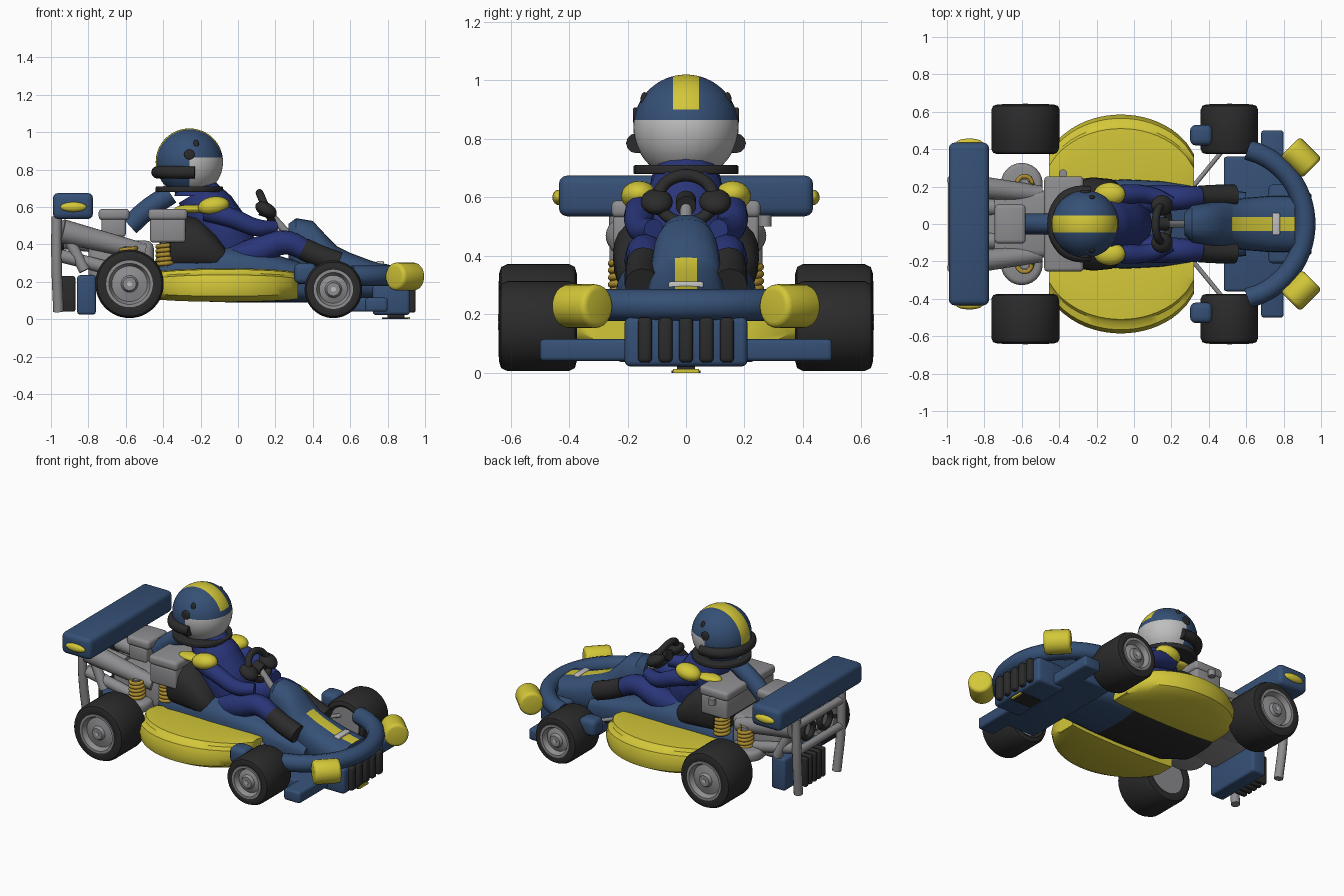
import bpy, bmesh, math
from mathutils import Vector, Matrix

if "Cube" in bpy.data.objects:
    bpy.data.objects.remove(bpy.data.objects["Cube"])


def material(name, r, g, b):
    m = bpy.data.materials.new(name)
    m.use_nodes = True
    m.diffuse_color = (r, g, b, 1)
    m.node_tree.nodes["Principled BSDF"].inputs["Base Color"].default_value = (r, g, b, 1)
    return m


blue = material("body blue", .036, .08, .18)
yellow = material("yellow", .65, .57, .04)
black = material("rubber black", .024, .024, .024)
grey = material("metal grey", .27, .27, .28)
suit = material("suit blue", .022, .036, .19)
visor = material("visor light grey", .52, .52, .52)
gold = material("spring gold", .42, .27, .03)


# Helpers
def finish(bm, name, *mats):
    bmesh.ops.recalc_face_normals(bm, faces=bm.faces)
    mesh = bpy.data.meshes.new(name)
    bm.to_mesh(mesh)
    bm.free()
    obj = bpy.data.objects.new(name, mesh)
    bpy.context.collection.objects.link(obj)
    for m in mats:
        mesh.materials.append(m)
    bpy.ops.object.select_all(action='DESELECT')
    obj.select_set(True)
    bpy.context.view_layer.objects.active = obj
    bpy.ops.object.shade_smooth_by_angle(angle=math.radians(38))


def box(name, x, y, z, mat, bevel=.015):
    """Rounded box from (min, max) ranges."""
    bm = bmesh.new()
    size = Vector([r[1] - r[0] for r in (x, y, z)])
    mid = Vector([sum(r) / 2 for r in (x, y, z)])
    bmesh.ops.create_cube(bm, size=1)
    bmesh.ops.scale(bm, vec=size, verts=bm.verts)
    if bevel:
        bmesh.ops.bevel(bm, geom=bm.edges[:], offset=bevel, segments=3, profile=.5, affect='EDGES')
    bmesh.ops.translate(bm, vec=mid, verts=bm.verts)
    finish(bm, name, mat)


def ball(name, mid, radii, mat, turn=0):
    bm = bmesh.new()
    bmesh.ops.create_uvsphere(bm, u_segments=24, v_segments=14, radius=1)
    bmesh.ops.scale(bm, vec=radii, verts=bm.verts)
    bmesh.ops.transform(bm, matrix=Matrix.Translation(mid) @ Matrix.Rotation(turn, 4, 'Y'), verts=bm.verts)
    finish(bm, name, mat)


def rod(name, a, b, r1, mat, r2=None, bevel=0):
    """Cylinder or cone between two points."""
    a, b = Vector(a), Vector(b)
    bm = bmesh.new()
    bmesh.ops.create_cone(bm, cap_ends=True, segments=24, radius1=r1, radius2=r2 or r1, depth=(b - a).length)
    if bevel:
        rims = [e for e in bm.edges if abs(e.verts[0].co.z - e.verts[1].co.z) < .001]
        bmesh.ops.bevel(bm, geom=rims, offset=bevel, segments=3, profile=.5, affect='EDGES')
    spin = (b - a).to_track_quat('Z', 'Y').to_matrix().to_4x4()
    bmesh.ops.transform(bm, matrix=Matrix.Translation((a + b) / 2) @ spin, verts=bm.verts)
    finish(bm, name, mat)


def tube(name, points, radius, mat, closed=False):
    """Round tube along a smooth path; points may carry a radius factor."""
    curve = bpy.data.curves.new(name, 'CURVE')
    curve.dimensions = '3D'
    curve.bevel_depth, curve.bevel_resolution = radius, 4
    curve.use_fill_caps, curve.resolution_u = True, 6
    line = curve.splines.new('BEZIER')
    line.bezier_points.add(len(points) - 1)
    line.use_cyclic_u = closed
    for bp, p in zip(line.bezier_points, points):
        bp.co = p[:3]
        bp.radius = p[3] if len(p) > 3 else 1
        bp.handle_left_type = bp.handle_right_type = 'AUTO'
    obj = bpy.data.objects.new(name, curve)
    bpy.context.collection.objects.link(obj)
    bm = bmesh.new()
    bm.from_mesh(obj.evaluated_get(bpy.context.evaluated_depsgraph_get()).to_mesh())
    bpy.data.objects.remove(obj)
    finish(bm, name, mat)


def loft(rings):
    bm = bmesh.new()
    rows = [[bm.verts.new(p) for p in ring] for ring in rings]
    n = len(rows[0])
    for a, b in zip(rows, rows[1:]):
        for i in range(n):
            j = (i + 1) % n
            bm.faces.new((a[i], a[j], b[j], b[i]))
    bm.faces.new(rows[0])
    bm.faces.new(rows[-1])
    bmesh.ops.recalc_face_normals(bm, faces=bm.faces)
    return bm


def oval(x, half, low, high, power):
    """Squared-off oval section across the kart."""
    pts = []
    for i in range(28):
        c, s = math.cos(i * math.tau / 28), math.sin(i * math.tau / 28)
        pts.append((x, half * math.copysign(abs(c) ** power, c),
                    (low + high) / 2 + (high - low) / 2 * math.copysign(abs(s) ** power, s)))
    return pts


def cut(bm, planes):
    for co, no in planes:
        bmesh.ops.bisect_plane(bm, geom=bm.verts[:] + bm.edges[:] + bm.faces[:], plane_co=co, plane_no=no)


def lathe(name, x, z, profile, mat):
    """Spin (y, radius) points about an axle along y."""
    rings = [[(x + r * math.cos(math.tau * i / 48), y, z + r * math.sin(math.tau * i / 48))
              for i in range(48)] for y, r in profile]
    finish(loft(rings), name, mat)


def arc(mid_x, radius, z, limit, n=13):
    angles = [limit * (2 * i / (n - 1) - 1) for i in range(n)]
    return [(mid_x + radius * math.cos(a), radius * math.sin(a), z) for a in angles]


# Central tub, dark underneath
tub = [(-.5, .15, .13, .29), (-.36, .22, .1, .34), (-.05, .24, .09, .39), (.15, .23, .09, .36),
       (.35, .2, .09, .3), (.6, .17, .08, .24)]
bm = loft([oval(*s, .6) for s in tub])
for f in bm.faces:
    f.material_index = int(f.normal.z < -.5 and f.calc_center_median().x < .15)
finish(bm, "tub", blue, black)

# Nose cowl with a centre stripe
cowl = [(.27, .06, .32, .51), (.31, .1, .25, .54), (.4, .115, .2, .525), (.47, .125, .15, .45),
        (.53, .13, .12, .39), (.6, .14, .1, .355), (.72, .15, .1, .31), (.86, .15, .1, .28)]
bm = loft([oval(*s, .8) for s in cowl])
cut(bm, [((0, .038, 0), (0, 1, 0)), ((0, -.038, 0), (0, 1, 0)), ((.525, 0, 0), (1, 0, 0))])
for f in bm.faces:
    c = f.calc_center_median()
    f.material_index = int(c.x > .525 and abs(c.y) < .038 and f.normal.z > .2)
finish(bm, "nose_cowl", blue, yellow)
box("nose_clip", (.74, .78), (-.06, .06), (.275, .312), visor, .008)

# Front wing, nose box, bumper hoop
box("nose_wing_center", (.48, .8), (-.36, .36), (.04, .115), blue)
box("nose_wing_blade", (.68, .8), (-.5, .5), (.04, .115), blue)
box("nose_box", (.72, .92), (-.21, .21), (.022, .19), blue, .02)
box("nose_skid", (.77, .91), (-.05, .05), (0, .008), black, 0)
box("nose_skid_mount", (.8, .89), (-.03, .03), (.004, .03), black, 0)
box("nose_skid_edge", (.91, .92), (-.045, .045), (0, .013), yellow, 0)
for i in range(-2, 3):
    box("nose_slat", (.88, .95), (.07 * i - .024, .07 * i + .024), (.035, .19), black)
    box("tail_slat", (-.95, -.87), (.045 * i - .016, .045 * i + .016), (.04, .23), black, .01)
tube("bumper_hoop", arc(.506, .41, .232, 1.32), .054, blue)

# Seat, headrest fairing, engine boxes
bm = loft([oval(*s, .75) for s in [(-.42, .16, .26, .5), (-.36, .23, .24, .56), (-.22, .25, .24, .55),
                                   (-.12, .24, .24, .46), (-.06, .2, .24, .38)]])
finish(bm, "seat", black)
tube("headrest_fairing", [(-.58, 0, .5), (-.48, 0, .59), (-.36, 0, .67)], .055, blue)
box("engine_box", (-.47, -.28), (-.25, .25), (.41, .54), grey)
box("engine_lid", (-.48, -.27), (-.255, .255), (.53, .59), grey, .02)
box("rear_box", (-.73, -.6), (-.1, .1), (.44, .54), grey)
box("rear_lid", (-.745, -.58), (-.105, .105), (.53, .59), grey, .02)
box("gearbox", (-.8, -.45), (-.18, .18), (.2, .42), grey, .04)
rod("filler_pin", (-.38, .27, .5), (-.38, .27, .54), .022, grey)

# Tail wing and its box
box("tail_wing", (-.99, -.775), (-.435, .435), (.535, .675), blue, .03)
box("tail_box", (-.86, -.76), (-.2, .2), (.025, .235), blue)
for z in (.5, .33):
    rod("tail_crossbar", (-.97, -.23, z), (-.97, .23, z), .025, grey)

# Parts that come in pairs across the kart
for s in (1, -1):
    rings = []
    for i in range(21):
        x = -.455 + .775 * i / 20
        bulge = math.sqrt(1 - ((x + .07) / .42) ** 2)
        w, low, high = .25 + .335 * bulge, .118 - .025 * bulge, .24 + .032 * bulge
        section = [(.19, high - .012), (w * .5 + .08, high), (w - .075, high - .006), (w - .06, high - .025),
                   (w - .02, high - .035), (w, (low + high) / 2), (w - .015, low + .03), (w - .07, low), (.19, low)]
        rings.append([(x, s * y, z) for y, z in section])
    finish(loft(rings), "side_pod", yellow)

    for label, x, r, rim in (("tail", -.58, .183, .125), ("nose", .51, .154, .105)):
        z = r + .006
        ys = [(.45, rim), (.38, rim), (.373, r - .035), (.38, r - .01), (.4, r), (.61, r), (.632, r - .01),
              (.64, r - .035), (.635, rim), (.57, rim)]
        lathe(label + "_tyre", x, z, [(s * y, q) for y, q in ys], black)
        dish = [(.385, rim - .03), (.385, rim), (.641, rim), (.641, rim - .015), (.61, rim - .03),
                (.622, .045), (.64, .035), (.64, .012)]
        lathe(label + "_rim", x, z, [(s * y, q) for y, q in dish], grey)
        rod(label + "_hub_bolt", (x, s * .63, z), (x, s * .643, z), .013, visor)

    # Bumper rolls
    mid, along = Vector((.893, s * .355, .228)), Vector((1, -s, 0)).normalized() * .082
    rod("bumper_roll", mid - along, mid + along, .075, yellow, bevel=.02)

    # Front suspension
    rod("nose_arm", (.3, s * .18, .2), (.48, s * .4, .2), .012, grey)
    box("brake_fairing", (.3, .42), sorted((s * .42, s * .53)), (.19, .3), blue, .03)

    # Rear springs, struts and frame
    rod("spring_plate", (-.6, s * .215, .2), (-.6, s * .215, .27), .112, grey, bevel=.025)
    for x, low in ((-.585, .26), (-.39, .28)):
        y = s * (.215 if x < -.5 else .18)
        rod("damper", (x, y, low), (x, y, low + .13), .025, grey)
        coil = [(x + .04 * math.cos(i * math.tau / 8), y + .04 * math.sin(i * math.tau / 8),
                 low + i * .003) for i in range(41)]
        tube("coil_spring", coil, .012, gold)
    rod("tail_strut_upper", (-.94, s * .21, .47), (-.5, s * .16, .36), .065, grey, .045)
    rod("tail_strut_lower", (-.95, s * .21, .34), (-.6, s * .18, .25), .035, grey)
    rod("tail_strut_steep", (-.95, s * .2, .52), (-.82, s * .22, .26), .03, grey)
    tube("tail_leg", [(-.97, s * .235, .55), (-.97, s * .23, .3), (-.96, s * .2, .04)], .028, grey)
    tube("exhaust_ring", [(-.95, s * .09 + .055 * math.cos(i * math.tau / 8),
                           .42 + .055 * math.sin(i * math.tau / 8)) for i in range(8)], .018, black, True)
    rod("exhaust", (-.75, s * .09, .4), (-.94, s * .09, .42), .045, grey)
    ball("tail_wing_cap", (-.88, s * .435, .6), (.07, .022, .026), yellow)

    # Driver limbs
    ball("shoulder_pad", (-.13, s * .16, .605), (.085, .062, .05), yellow, -.15)
    ball("shoulder_strap", (-.25, s * .12, .59), (.09, .05, .022), yellow)
    tube("arm", [(-.17, s * .135, .58, 1.1), (-.03, s * .16, .54, 1), (.1, s * .15, .49, .9),
                 (.2, s * .11, .49, .7)], .052, suit)
    ball("glove", (.15, s * .1, .585), (.062, .055, .038), black, .5)
    tube("leg", [(-.02, s * .11, .32, 1.1), (.12, s * .135, .37, 1.1), (.25, s * .14, .41, .95),
                 (.38, s * .145, .36, .8)], .068, suit)
    tube("boot", [(.35, s * .145, .375), (.44, s * .15, .335), (.54, s * .15, .3)], .06, black)
    rod("helmet_vent", (-.26, s * .16, .88), (-.26, s * .182, .88), .028, black, bevel=.008)
    ball("helmet_slot", (-.225, s * .142, .93), (.016, .014, .03), black)

# Driver torso and neck
tube("torso", [(-.03, 0, .34, 1), (-.08, 0, .45, 1.1), (-.16, 0, .58, 1.05), (-.22, 0, .68, .8)], .14, suit)
rod("suit_collar", (-.22, 0, .66), (-.22, 0, .735), .12, suit, .1)
rod("neck_plate", (-.26, 0, .68), (-.26, 0, .71), .18, black, bevel=.006)

# Helmet with visor and stripe
bm = bmesh.new()
bmesh.ops.create_uvsphere(bm, u_segments=48, v_segments=32, radius=.18)
cut(bm, [((0, .045, 0), (0, 1, 0)), ((0, -.045, 0), (0, 1, 0)), ((0, 0, .025), (0, 0, 1)),
         ((0, 0, .06), (0, 0, 1)), ((0, 0, -.09), (0, 0, 1)), ((.002, 0, 0), (1, 0, 0))])
for f in bm.faces:
    c = f.calc_center_median()
    if c.x > 0 and c.z < .025:
        f.material_index = 1
    elif abs(c.y) < .045 and c.z > (.06 if c.x > 0 else -.09):
        f.material_index = 2
bmesh.ops.translate(bm, vec=(-.26, 0, .84), verts=bm.verts)
finish(bm, "helmet", blue, visor, yellow)

# Padded restraint round the back of the helmet
back = [(-.23, .17), (-.32, .165), (-.39, .12), (-.43, 0), (-.39, -.12), (-.32, -.165), (-.23, -.17)]
tube("head_restraint", [(x, y, .785) for x, y in back], .034, black)

# Steering wheel
rim = [(.15 - .035 * math.sin(a), .095 * math.cos(a), .595 + .08 * math.sin(a))
       for a in [i * math.tau / 12 for i in range(12)]]
tube("steering_wheel", rim, .021, black, True)
rod("steering_hub", (.12, 0, .59), (.18, 0, .57), .035, black)
rod("steering_column", (.15, 0, .585), (.3, 0, .42), .02, grey)
